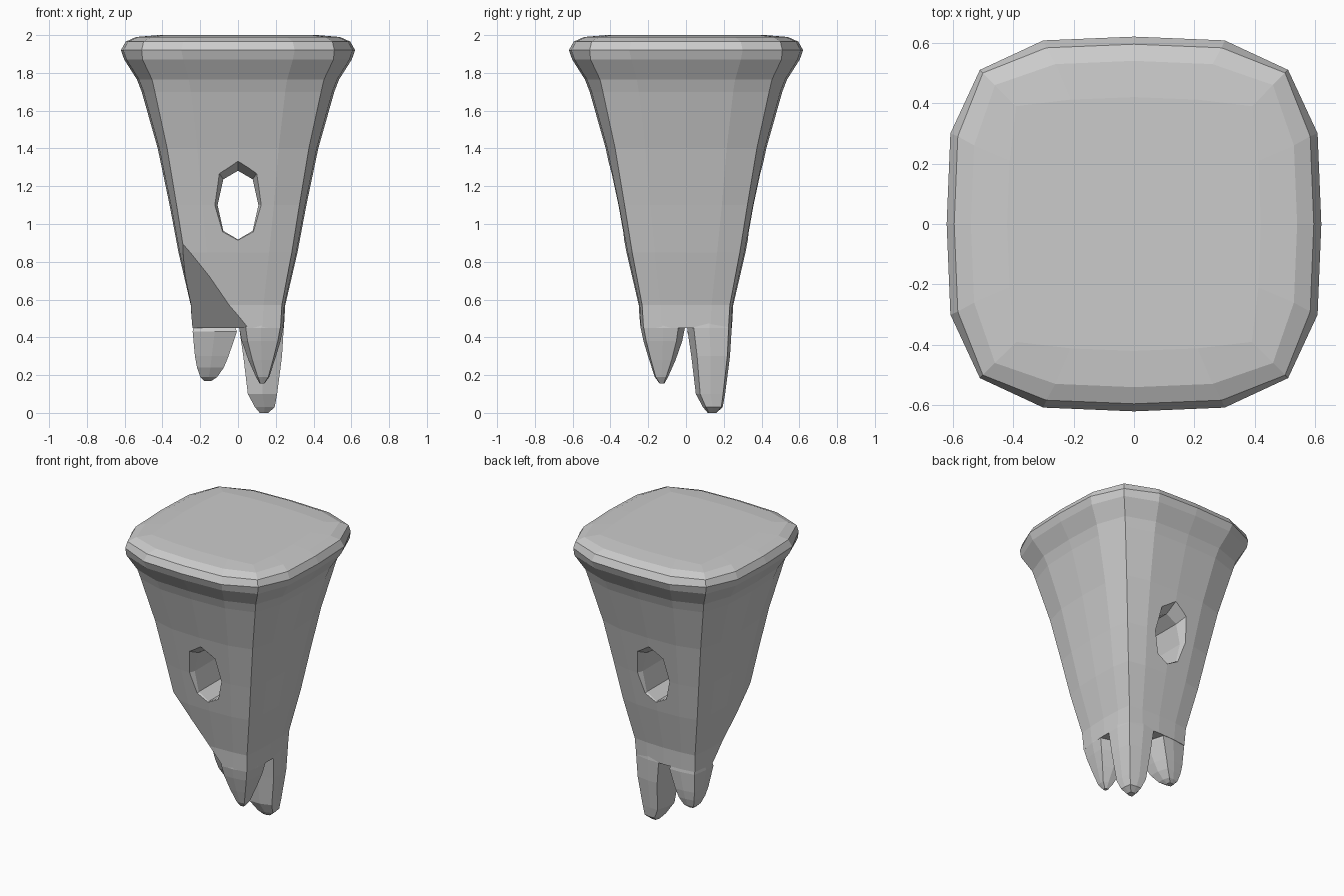
import bpy, bmesh, math
from mathutils import Vector

if "Cube" in bpy.data.objects:
    bpy.data.objects.remove(bpy.data.objects["Cube"])


def loft(name, rings, cut=None):
    """Skin closed rings of points, cap both ends, optionally slice with a plane."""
    bm = bmesh.new()
    loops = [[bm.verts.new(p) for p in ring] for ring in rings]
    n = len(loops[0])
    for a, b in zip(loops, loops[1:]):
        for i in range(n):
            j = (i + 1) % n
            bm.faces.new((a[i], a[j], b[j], b[i]))
    bm.faces.new(loops[0])
    bm.faces.new(loops[-1])
    if cut:
        res = bmesh.ops.bisect_plane(bm, geom=bm.verts[:] + bm.edges[:] + bm.faces[:],
                                     plane_co=cut[0], plane_no=cut[1], clear_outer=True)
        edges = [e for e in bm.edges if e.is_boundary]
        bmesh.ops.holes_fill(bm, edges=edges, sides=0)
    bmesh.ops.recalc_face_normals(bm, faces=bm.faces[:])
    me = bpy.data.meshes.new(name)
    bm.to_mesh(me)
    bm.free()
    ob = bpy.data.objects.new(name, me)
    bpy.context.collection.objects.link(ob)
    return ob


def boolean(target, tool, op):
    m = target.modifiers.new(op, 'BOOLEAN')
    m.operation, m.object, m.solver = op, tool, 'EXACT'
    bpy.context.view_layer.objects.active = target
    bpy.ops.object.modifier_apply(modifier=m.name)
    bpy.data.objects.remove(tool, do_unlink=True)


def rounded_square(z, mid, corner, e):
    """16-sided rounded square: side middle, corner and in-between points."""
    s = mid * 0.98
    quarter = [(mid, 0), (s, e), (corner, corner), (e, s)]
    pts = []
    for k in range(4):
        for x, y in quarter:
            for _ in range(k):
                x, y = -y, x
            pts.append((x, y, z))
    return pts


# Flared body with a thick rim on top: z, side, corner, in-between
profile = [(2.0, .42, .39, .21), (1.99, .54, .46, .26), (1.965, .595, .50, .29),
           (1.92, .62, .51, .30), (1.87, .602, .505, .29), (1.765, .535, .455, .26),
           (1.70, .51, .44, .25), (1.4, .425, .375, .215), (1.1, .362, .325, .19),
           (.85, .315, .285, .165), (.57, .25, .232, .135), (.45, .243, .225, .13)]
# The front left corner is broken away along a slope
body = loft("tapered_body", [rounded_square(*p) for p in profile],
            (Vector((0, 0, .24)), Vector((-1.12, -1.12, -1))))


def prong(name, sx, sy, levels):
    rings = []
    for z, lo, hi in levels:
        m = (lo + hi) / 2
        c = lo + (hi - lo) * .93
        pts = [(lo, lo), (m, lo), (hi, lo + .15 * (hi - lo)), (hi, m), (c, c), (m, hi),
               (lo + .15 * (hi - lo), hi), (lo, m)]
        rings.append([(sx * x, sy * y, z) for x, y in pts])
    return loft(name, rings)


# Three prongs at the bottom
prongs = [
    prong("back_right", 1, 1, [(.56, .03, .232), (.45, .006, .242), (.3, .028, .233),
                               (.1, .052, .207), (.03, .09, .194), (0, .115, .16)]),
    prong("front_right", 1, -1, [(.56, .03, .232), (.45, .006, .24), (.38, .02, .225),
                                 (.28, .055, .195), (.19, .095, .165), (.155, .115, .14)]),
    prong("back_left", -1, 1, [(.5, .03, .23), (.43, .006, .24), (.3, .05, .228),
                               (.24, .075, .217), (.19, .11, .2), (.17, .14, .18)]),
]
for p in prongs:
    boolean(body, p, 'UNION')


# Eight-sided hole from front to back, widened at both mouths
def oval(y, w, h):
    return [(w * x, y, 1.1 + h * z) for x, z in
            [(1, 0), (.72, .75), (0, 1), (-.72, .75), (-1, 0),
             (-.72, -.75), (0, -1), (.72, -.75)]]


hole = loft("hole_cutter", [oval(y, w, h) for y, w, h in
                            [(-.55, .20, .31), (-.32, .108, .182), (.32, .108, .182),
                             (.55, .20, .31)]])
boolean(body, hole, 'DIFFERENCE')
for f in body.data.polygons:
    f.use_smooth = False
